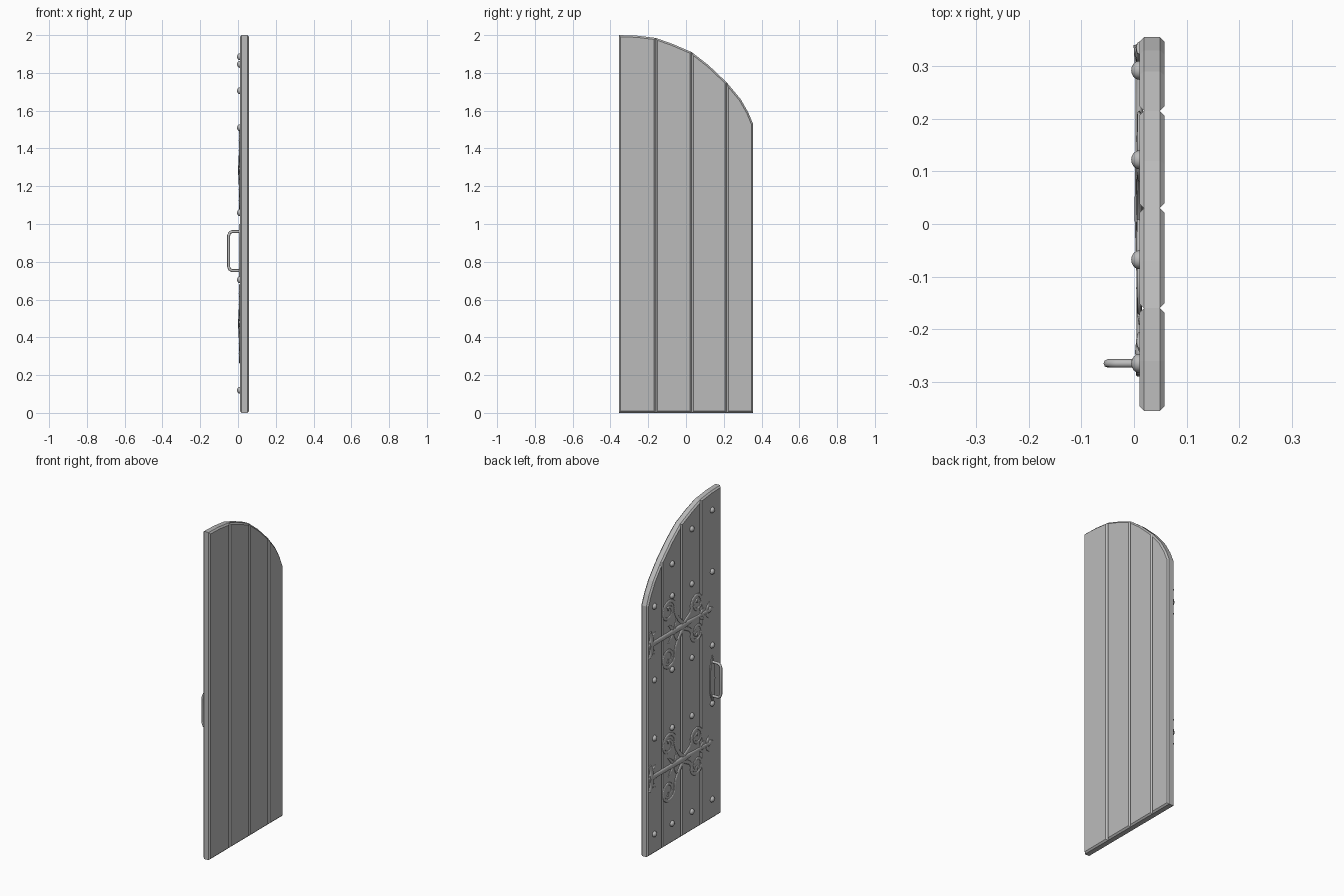
import bpy, bmesh
from math import sin, cos, radians
from mathutils import Matrix

if "Cube" in bpy.data.objects:
    bpy.data.objects.remove(bpy.data.objects["Cube"], do_unlink=True)

grey = bpy.data.materials.new("plain grey")
grey.use_nodes = True
colour = (0.5, 0.5, 0.5, 1)
grey.diffuse_color = colour
grey.node_tree.nodes["Principled BSDF"].inputs["Base Color"].default_value = colour

FACE, BACK = 0.01, 0.058      # decorated and plain sides of the door


def add(name, data, smooth=False):
    obj = bpy.data.objects.new(name, data)
    bpy.context.collection.objects.link(obj)
    data.materials.append(grey)
    if smooth:
        for p in data.polygons:
            p.use_smooth = True
    return obj


def slab(name, outline, x0, x1, chamfer):
    """Extrude a (y, z) outline along x and chamfer its rims."""
    bm = bmesh.new()
    face = bm.faces.new([bm.verts.new((x0, y, z)) for y, z in outline])
    ext = bmesh.ops.extrude_face_region(bm, geom=[face])
    moved = [v for v in ext["geom"] if isinstance(v, bmesh.types.BMVert)]
    bmesh.ops.translate(bm, verts=moved, vec=(x1 - x0, 0, 0))
    bmesh.ops.recalc_face_normals(bm, faces=bm.faces)
    rims = [e for e in bm.edges if abs(e.verts[0].co.x - e.verts[1].co.x) < 1e-5]
    bmesh.ops.bevel(bm, geom=rims, offset=chamfer, segments=1, affect='EDGES')
    me = bpy.data.meshes.new(name)
    bm.to_mesh(me)
    bm.free()
    return add(name, me)


# Planks under the curved top; chamfers meet to make the grooves
tops = [
    [(-0.355, 2.0), (-0.26, 1.997), (-0.16, 1.985)],
    [(-0.16, 1.985), (-0.07, 1.953), (0.03, 1.91)],
    [(0.03, 1.91), (0.12, 1.84), (0.215, 1.75)],
    [(0.215, 1.75), (0.29, 1.66), (0.33, 1.59), (0.355, 1.53)],
]
for i, top in enumerate(tops):
    outline = [(top[-1][0], 0), (top[0][0], 0)] + top
    slab(f"plank_{i + 1}", outline, FACE, BACK, 0.009)

# Studs
bm = bmesh.new()
bmesh.ops.create_uvsphere(bm, u_segments=12, v_segments=8, radius=0.018,
                          matrix=Matrix.Diagonal((0.85, 1, 1, 1)) @ Matrix.Rotation(radians(90), 4, 'Y'))
stud_mesh = bpy.data.meshes.new("stud")
bm.to_mesh(stud_mesh)
bm.free()
stud_mesh.materials.append(grey)
for p in stud_mesh.polygons:
    p.use_smooth = True
columns = {-0.265: 1.885, -0.068: 1.845, 0.122: 1.705, 0.292: 1.525}
for y, peak in columns.items():
    rows = [0.12, 0.705, 1.06, 1.51]
    if peak > 1.6:
        rows.append(peak)
    for z in rows:
        stud = bpy.data.objects.new("stud", stud_mesh)
        stud.location = (FACE, y, z)
        bpy.context.collection.objects.link(stud)


def strokes(name, paths, flat, spline='BEZIER'):
    """Tapered round strokes, each a list of (x, y, z, radius), flattened in x."""
    cu = bpy.data.curves.new(name, 'CURVE')
    cu.dimensions = '3D'
    cu.bevel_depth = 1
    cu.bevel_resolution = 2
    cu.resolution_u = 4
    cu.use_fill_caps = True
    for path in paths:
        s = cu.splines.new(spline)
        pts = s.bezier_points if spline == 'BEZIER' else s.points
        pts.add(len(path) - 1)
        for p, (x, y, z, r) in zip(pts, path):
            p.co = (x, y, z) if spline == 'BEZIER' else (x, y, z, 1)
            p.radius = r
            if spline == 'BEZIER':
                p.handle_left_type = p.handle_right_type = 'AUTO'
    obj = bpy.data.objects.new(name, cu)
    bpy.context.collection.objects.link(obj)
    bpy.context.view_layer.update()
    me = bpy.data.meshes.new_from_object(obj.evaluated_get(bpy.context.evaluated_depsgraph_get()))
    bpy.data.objects.remove(obj, do_unlink=True)
    me.materials.clear()
    me.transform(Matrix.Diagonal((flat, 1, 1, 1)))
    return add(name, me, True)


def scroll(stem, cy, cz, r, start, sweep):
    """A stem that winds into a spiral with a round bud at its heart."""
    path = [(0, y, z, w) for y, z, w in stem]
    steps = 11
    for i in range(steps + 1):
        t = i / steps
        a = radians(start + sweep * t)
        rad = r * (1 - 0.7 * t)
        path.append((0, cy + rad * cos(a), cz + rad * sin(a), 0.011 - 0.003 * t))
    path[-1] = path[-1][:3] + (0.014,)
    return path


def leaf(y, z, dy, dz, w):
    return [(0, y, z, w * 0.5), (0, y + dy * 0.45, z + dz * 0.5, w), (0, y + dy, z + dz, 0.003)]


# Scrolled strap hinges; z is measured from the strap
half = [
    scroll([(-0.01, 0, 0.013), (0.045, 0.045, 0.013)], 0.155, 0.14, 0.07, 200, -500),
    scroll([(0.05, 0, 0.013), (-0.02, 0.03, 0.012)], -0.12, 0.085, 0.06, -20, 480),
    leaf(0.1, 0.0, -0.03, 0.075, 0.011),
    leaf(0.1, 0.0, 0.06, 0.06, 0.011),
    leaf(-0.14, 0.0, -0.05, 0.035, 0.011),
    leaf(-0.21, 0.0, -0.03, 0.05, 0.014),
    [(0, 0.325, 0, 0.022), (0, 0.322, 0.045, 0.017), (0, 0.335, 0.08, 0.013)],
    leaf(0.315, 0.04, -0.035, 0.025, 0.012),
]
strap = [(0, 0.34, 0, 0.024), (0, 0.28, 0, 0.016), (0, 0.15, 0, 0.016), (0, 0.02, 0, 0.02),
         (0, -0.1, 0, 0.012), (0, -0.21, 0, 0.011), (0, -0.245, 0, 0.018), (0, -0.275, 0, 0.004)]
mirrored = [[(x, y, -z, r) for x, y, z, r in path] for path in half]
for name, z in (("upper_hinge", 1.285), ("lower_hinge", 0.472)):
    hinge = strokes(name, half + mirrored + [strap], 0.45)
    hinge.location = (FACE, 0, z)

# Pull handle on its pointed plate
slab("handle_plate", [(-0.265, 0.71), (-0.243, 0.77), (-0.24, 0.855), (-0.243, 0.93), (-0.265, 1.0),
                      (-0.287, 0.93), (-0.29, 0.855), (-0.287, 0.77)], 0.004, 0.012, 0.002)
bar = [(0.01, 0.753), (-0.032, 0.753), (-0.044, 0.76), (-0.05, 0.775),
       (-0.05, 0.938), (-0.044, 0.953), (-0.032, 0.96), (0.01, 0.96)]
strokes("pull_handle", [[(x, -0.265, z, 0.008) for x, z in bar]], 1, 'POLY')
